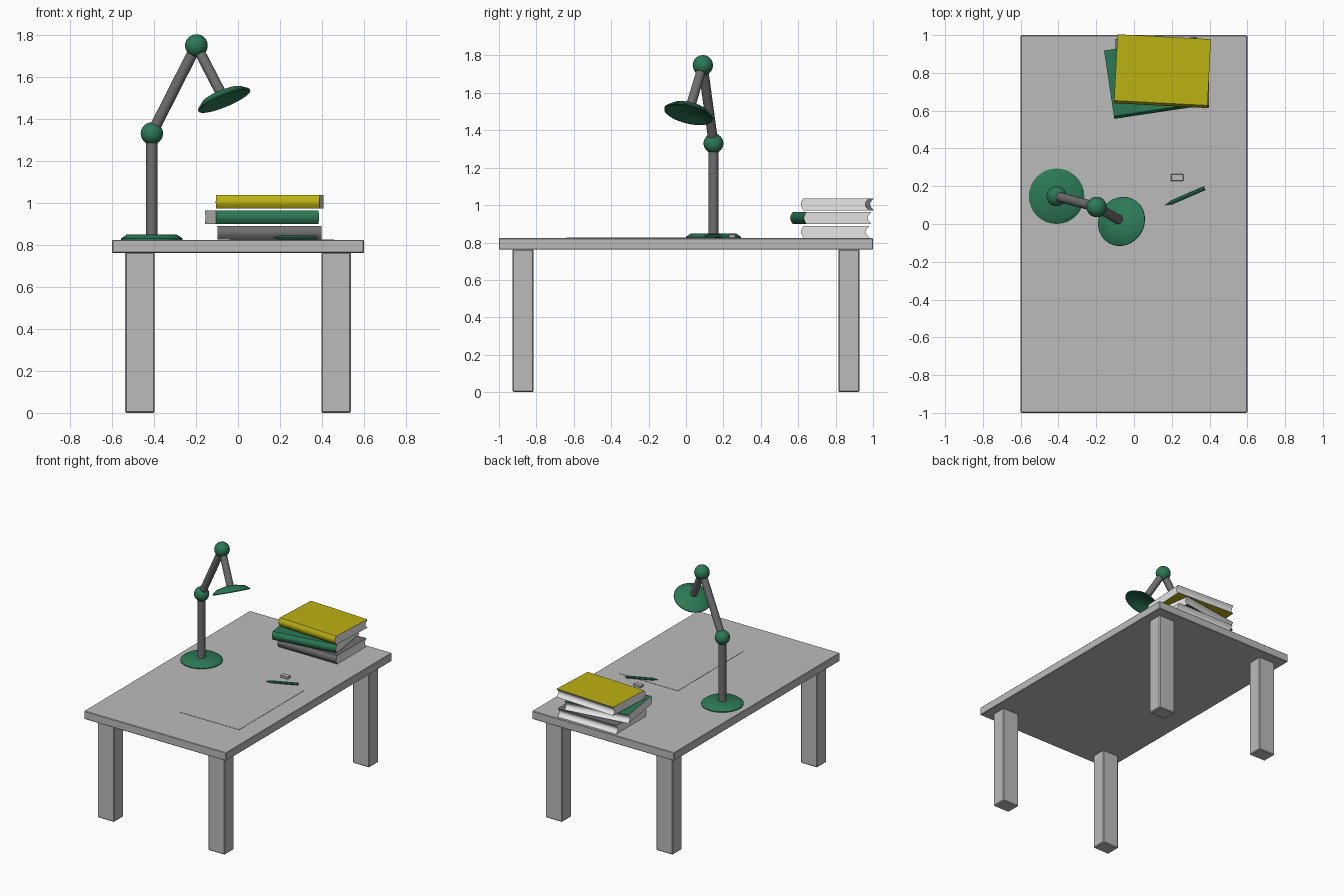
import bpy, bmesh, math
from mathutils import Vector

if "Cube" in bpy.data.objects:
    bpy.data.objects.remove(bpy.data.objects["Cube"])


def material(name, rgb):
    m = bpy.data.materials.new(name)
    m.diffuse_color = (*rgb, 1)
    m.use_nodes = True
    m.node_tree.nodes["Principled BSDF"].inputs["Base Color"].default_value = m.diffuse_color
    return m


GREY = material("light grey", (0.5, 0.5, 0.5))
PAGES = material("page white", (0.8, 0.8, 0.8))
DARK = material("dark grey", (0.16, 0.155, 0.155))
GREEN = material("green", (0.025, 0.19, 0.09))
YELLOW = material("yellow", (0.5, 0.44, 0.006))
TOP = 0.824  # height of the table surface


def finish(name, bm, mats, smooth=True):
    bmesh.ops.recalc_face_normals(bm, faces=bm.faces)
    me = bpy.data.meshes.new(name)
    bm.to_mesh(me)
    bm.free()
    ob = bpy.data.objects.new(name, me)
    bpy.context.collection.objects.link(ob)
    for m in mats:
        me.materials.append(m)
    if smooth:
        bpy.ops.object.select_all(action='DESELECT')
        ob.select_set(True)
        bpy.context.view_layer.objects.active = ob
        bpy.ops.object.shade_smooth_by_angle(angle=math.radians(35))
    return ob


def box(name, lo, hi, mat, bevel=0):
    lo, hi = Vector(lo), Vector(hi)
    bm = bmesh.new()
    bmesh.ops.create_cube(bm, size=1)
    for v in bm.verts:
        v.co = (lo + hi) / 2 + v.co * (hi - lo)
    if bevel:
        bmesh.ops.bevel(bm, geom=bm.edges[:], offset=bevel, segments=1, affect='EDGES')
    return finish(name, bm, [mat], smooth=False)


def lathe(name, profile, origin, axis, mat, sides=32):
    """Revolve (radius, height) points around an axis; closes both ends."""
    bm = bmesh.new()
    rings = []
    for r, h in profile:
        rings.append([bm.verts.new((r * math.cos(a), r * math.sin(a), h))
                      for a in (2 * math.pi * i / sides for i in range(sides))])
    for a, b in zip(rings, rings[1:]):
        for i in range(sides):
            j = (i + 1) % sides
            bm.faces.new((a[i], a[j], b[j], b[i]))
    bm.faces.new(rings[0])
    bm.faces.new(rings[-1])
    ob = finish(name, bm, [mat])
    ob.location = origin
    ob.rotation_euler = Vector(axis).to_track_quat('Z', 'Y').to_euler()
    return ob


def rod(name, a, b, radius, mat):
    d = Vector(b) - Vector(a)
    return lathe(name, [(radius, 0), (radius, d.length)], a, d, mat)


def ball(name, pos, radius):
    bm = bmesh.new()
    bmesh.ops.create_uvsphere(bm, u_segments=32, v_segments=16, radius=radius)
    ob = finish(name, bm, [GREEN])
    ob.location = pos


def book(name, centre, z, angle, cover):
    """Side profile (rounded spine, hollow page edge) extruded along x."""
    L, W, H, n = 0.495, 0.345, 0.064, 10
    arc = [(math.sin(math.pi * i / n), i / n - 0.5) for i in range(n + 1)]
    pts = [(-W / 2 - 0.014 * s, -t * H) for s, t in arc]   # spine, top to bottom
    pts += [(W / 2 - 0.02 * s + 0.006, t * H) for s, t in arc]  # page edge
    bm = bmesh.new()
    ends = [[bm.verts.new((x, y, h)) for y, h in pts] for x in (-L / 2, L / 2)]
    bm.faces.new(ends[0]).material_index = 1
    bm.faces.new(ends[1]).material_index = 1
    k = len(pts)
    for i in range(k):
        j = (i + 1) % k
        f = bm.faces.new((ends[0][i], ends[0][j], ends[1][j], ends[1][i]))
        f.material_index = 1 if n < i < k - 1 else 0
    ob = finish(name, bm, [cover, PAGES])
    ob.location = (*centre, z + H / 2)
    ob.rotation_euler = (0, 0, math.radians(angle))


# Table
box("table_top", (-0.6, -1, 0.762), (0.6, 1, TOP), GREY, 0.004)
for sx, xn in ((-1, "left"), (1, "right")):
    for sy, yn in ((-1, "front"), (1, "back")):
        x, y = sx * 0.467, sy * 0.871
        box(f"{yn}_{xn}_leg", (x - 0.07, y - 0.056, 0), (x + 0.07, y + 0.056, 0.764),
            GREY, 0.006)

# Lamp
elbow, knee = Vector((-0.41, 0.147, 1.33)), Vector((-0.198, 0.09, 1.748))
shade_pos, shade_axis = Vector((-0.065, 0.013, 1.485)), Vector((-0.37, 0.22, 0.9))
lathe("lamp_base", [(0.147, 0), (0.147, 0.006), (0.12, 0.024)],
      (-0.41, 0.147, TOP), (0, 0, 1), GREEN)
rod("lamp_column", (-0.41, 0.147, TOP + 0.01), elbow, 0.027, DARK)
rod("lamp_upper_arm", elbow, knee, 0.026, DARK)
rod("lamp_shade_arm", knee, shade_pos + shade_axis * 0.03, 0.025, DARK)
ball("lamp_lower_joint", elbow, 0.053)
ball("lamp_upper_joint", knee, 0.054)
lathe("lamp_shade", [(0.085, 0.022), (0.122, 0), (0.133, 0), (0.133, 0.006),
                     (0.1, 0.032), (0.04, 0.046)], shade_pos, shade_axis, GREEN)

# Stack of books
book("bottom_book", (0.15, 0.802), TOP + 0.001, 0, DARK)
book("middle_book", (0.113, 0.778), 0.899, 8.5, GREEN)
book("top_book", (0.151, 0.813), 0.972, -3, YELLOW)

# Paper, eraser and pencil
box("paper_sheet", (-0.04, -0.64, TOP), (0.457, 0.155, TOP + 0.002), GREY)
box("eraser", (0.196, 0.228, TOP), (0.261, 0.265, TOP + 0.018), GREY, 0.002)
tip, tail = Vector((0.167, 0.1, TOP + 0.011)), Vector((0.374, 0.19, TOP + 0.011))
length = (tail - tip).length
lathe("pencil", [(0.001, 0), (0.01, 0.035), (0.01, length)], tip, tail - tip, GREEN, 8)
